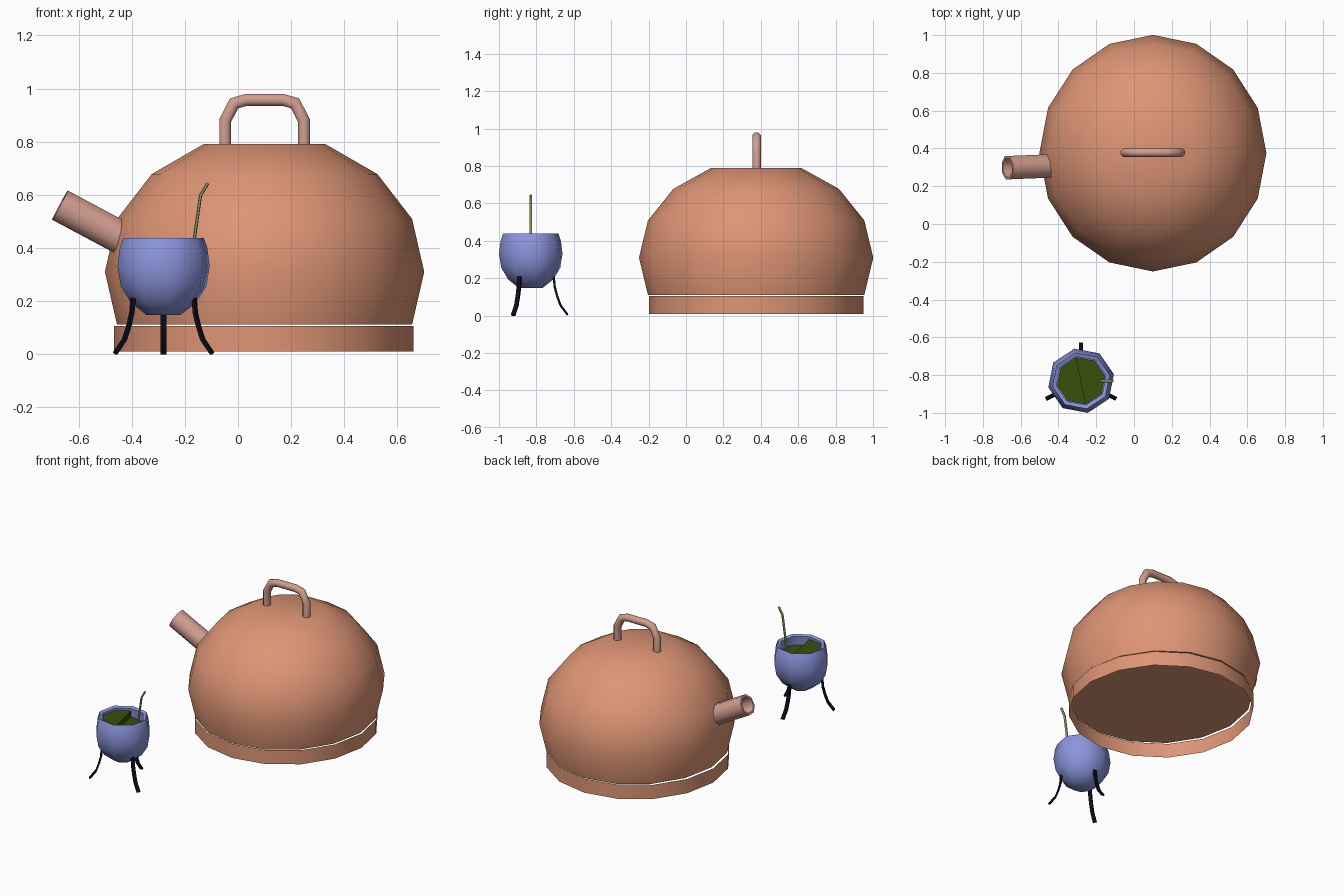
import bpy, bmesh, math
from mathutils import Vector, Matrix

if "Cube" in bpy.data.objects:
    bpy.data.objects.remove(bpy.data.objects["Cube"])


def material(name, rgb):
    m = bpy.data.materials.new(name)
    m.diffuse_color = (*rgb, 1)
    m.use_nodes = True
    m.node_tree.nodes["Principled BSDF"].inputs["Base Color"].default_value = m.diffuse_color
    return m


COPPER = material("copper", (0.73, 0.30, 0.18))
PINK = material("dusty pink", (0.64, 0.34, 0.28))
BLUE = material("periwinkle blue", (0.26, 0.30, 0.72))
GREEN = material("leaf green", (0.038, 0.08, 0.004))
BLACK = material("blue black", (0.004, 0.004, 0.012))
STRAW = material("pale olive", (0.40, 0.42, 0.18))


def finish(name, bm, mat, fix=True, smooth=50):
    if fix:
        bmesh.ops.recalc_face_normals(bm, faces=bm.faces[:])
    me = bpy.data.meshes.new(name)
    bm.to_mesh(me)
    bm.free()
    me.materials.append(mat)
    me.shade_smooth()
    me.set_sharp_from_angle(angle=math.radians(smooth))
    ob = bpy.data.objects.new(name, me)
    bpy.context.collection.objects.link(ob)
    return ob


def skin(bm, rings, caps=True):
    """Join equal rings of points with quads and optionally cap both ends."""
    rows = [[bm.verts.new(p) for p in r] for r in rings]
    n = len(rows[0])
    for a, b in zip(rows, rows[1:]):
        for i in range(n):
            j = (i + 1) % n
            bm.faces.new((a[i], a[j], b[j], b[i]))
    if caps:
        bm.faces.new(rows[0])
        bm.faces.new(rows[-1])


def lathe(name, profile, n, mat, matrix, turn=0.0, caps=True):
    """Spin (radius, height) points around z."""
    bm = bmesh.new()
    skin(bm, [[matrix @ Vector((r * math.cos(turn + math.tau * i / n),
                                r * math.sin(turn + math.tau * i / n), z))
               for i in range(n)] for r, z in profile], caps)
    return finish(name, bm, mat, fix=caps)


def sweep(name, path, side, half_w, half_t, n, mat):
    """Tube along a planar path; side is the normal of the path's plane."""
    path, side = [Vector(p) for p in path], Vector(side).normalized()
    k = 1 / math.cos(math.pi / n) if n == 4 else 1
    rings = []
    for i, p in enumerate(path):
        d0 = (p - path[i - 1]).normalized() if i else None
        d1 = (path[i + 1] - p).normalized() if i < len(path) - 1 else None
        d = ((d0 or d1) + (d1 or d0)).normalized()
        stretch = 1 / max(0.5, d.dot(d0 or d1))
        up = d.cross(side)
        rings.append([p + side * half_w * k * math.cos(a) + up * half_t * k * stretch * math.sin(a)
                      for a in (math.tau * (j + 0.5) / n for j in range(n))])
    bm = bmesh.new()
    skin(bm, rings)
    return finish(name, bm, mat)


# Kettle body, 16 sided, slightly longer in y
kettle = Matrix.Translation((0.10, 0.375, 0)) @ Matrix.Diagonal((1, 1.042, 1, 1))
dome = [(0.601 * math.cos(a), 0.31 + 0.52 * math.sin(a))
        for a in (math.radians(d) for d in (-22.5, 0, 22.5, 45, 67.5))]
lathe("kettle_body", dome, 16, COPPER, kettle)

# Open base band below the body
band = Matrix.Translation((0.097, 0.375, 0)) @ Matrix.Diagonal((1, 1.018, 1, 1))
lathe("kettle_base", [(0.564, 0.01), (0.564, 0.106)], 16, COPPER, band, caps=False)

# Hollow spout
tip, root = Vector((-0.67, 0.298, 0.561)), Vector((-0.40, 0.309, 0.417))
axis = tip - root
aim = Matrix.Translation(root) @ axis.to_track_quat('Z', 'Y').to_matrix().to_4x4()
L = axis.length
lathe("kettle_spout", [(0.067, 0), (0.067, L), (0.053, L), (0.053, 0.08)],
      8, PINK, aim, math.pi / 8)

# Arched handle
half = [(0.148, 0.77), (0.148, 0.88), (0.115, 0.944), (0.07, 0.957)]
arch = [(0.1 - x, 0.378, z) for x, z in half] + [(0.1 + x, 0.378, z) for x, z in half[::-1]]
sweep("kettle_handle", arch, (0, 1, 0), 0.024, 0.024, 8, PINK)

# Cup with a thick, slightly inward sloping rim
CX, CY, TURN = -0.28, -0.83, math.radians(11.5)
cup = Matrix.Translation((CX, CY, 0)) @ Matrix.Diagonal((1, 0.98, 1, 1))
lathe("cup", [(0.065, 0.147), (0.125, 0.193), (0.164, 0.255), (0.177, 0.33), (0.168, 0.40),
              (0.154, 0.438), (0.134, 0.43), (0.140, 0.39), (0.140, 0.30)], 8, BLUE, cup, TURN)

# Leaves in the cup: a high half and a low half
for name, first, top in (("leaves_high", 2, 0.415), ("leaves_low", 6, 0.375)):
    outline = [(CX + 0.130 * math.cos(TURN + math.tau * i / 8),
                CY + 0.128 * math.sin(TURN + math.tau * i / 8)) for i in range(first, first + 5)]
    bm = bmesh.new()
    skin(bm, [[(x, y, z) for x, y in outline] for z in (0.31, top)])
    finish(name, bm, GREEN)

# Bent drinking straw
sweep("straw", [(-0.182, -0.83, 0.31), (-0.141, -0.83, 0.598), (-0.113, -0.83, 0.644)],
      (0, 1, 0), 0.009, 0.006, 6, STRAW)

# Three curved legs
for name, deg in (("back_leg", 90), ("left_leg", 206), ("right_leg", -26)):
    c, s = math.cos(math.radians(deg)), math.sin(math.radians(deg))
    curve = [(0.128, 0.21), (0.133, 0.155), (0.146, 0.105), (0.164, 0.055), (0.203, 0.003)]
    sweep(name, [(CX + r * c, CY - 0.005 + r * s, z) for r, z in curve],
          (-s, c, 0), 0.011, 0.006, 4, BLACK)
